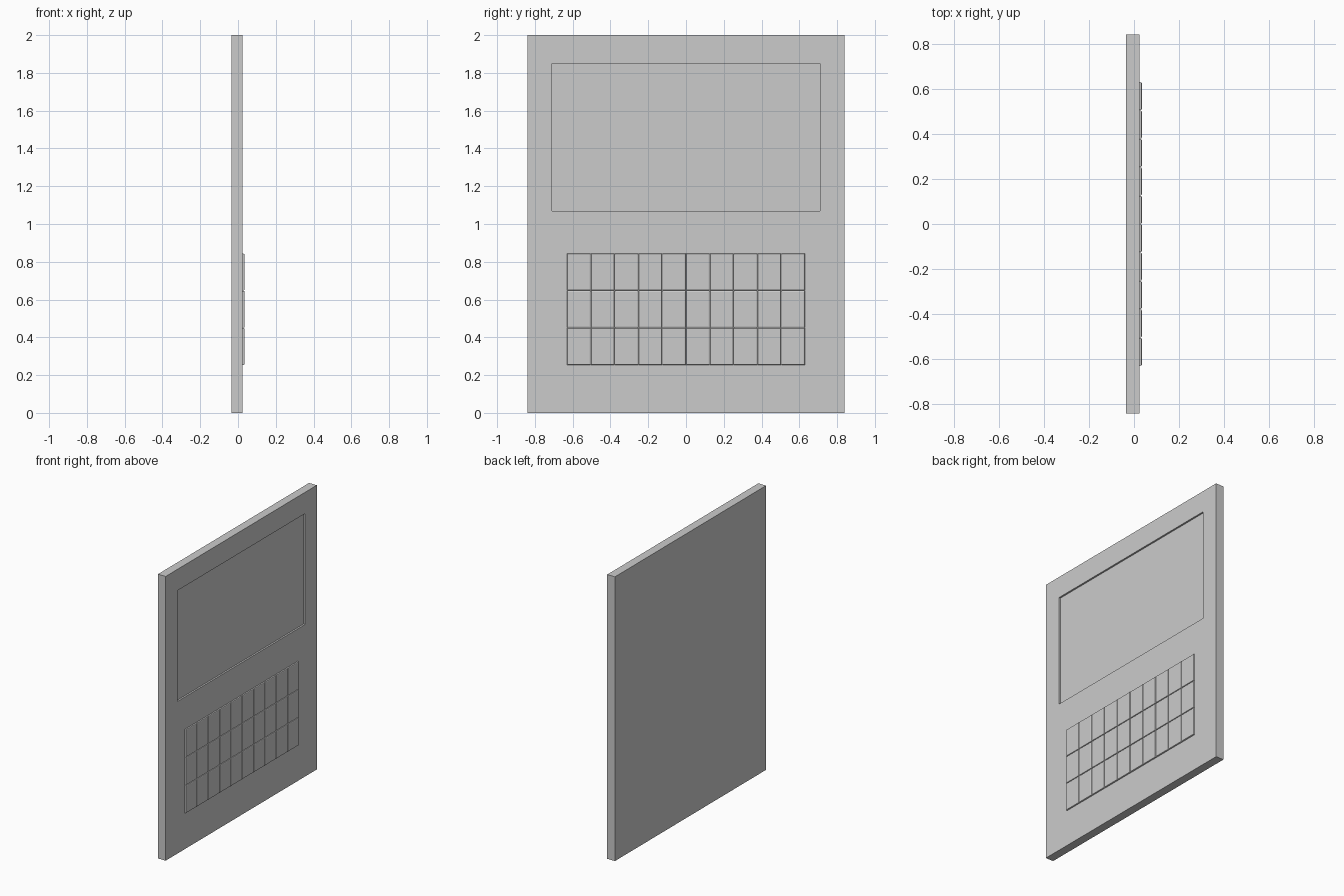
import bpy, bmesh

if "Cube" in bpy.data.objects:
    bpy.data.objects.remove(bpy.data.objects["Cube"])

BACK, FACE, KEY_TOP = -0.035, 0.025, 0.035


def box(name, x0, x1, y0, y1, z0, z1):
    bm = bmesh.new()
    bmesh.ops.create_cube(bm, size=1)
    for v in bm.verts:
        v.co.x = x1 if v.co.x > 0 else x0
        v.co.y = y1 if v.co.y > 0 else y0
        v.co.z = z1 if v.co.z > 0 else z0
    me = bpy.data.meshes.new(name)
    bm.to_mesh(me)
    bm.free()
    ob = bpy.data.objects.new(name, me)
    bpy.context.collection.objects.link(ob)
    return ob


# Flat slab body with a shallow screen recess in the +x face
body = box("body", BACK, FACE, -0.84, 0.84, 0, 2)
bm = bmesh.new()
bm.from_mesh(body.data)
front = max(bm.faces, key=lambda f: f.calc_center_median().x)
bmesh.ops.inset_region(bm, faces=[front], thickness=0.1)
for v in front.verts:
    v.co.y = 0.71 if v.co.y > 0 else -0.71
    v.co.z = 1.85 if v.co.z > 1 else 1.07
screen = bmesh.ops.extrude_discrete_faces(bm, faces=[front])["faces"][0]
for v in screen.verts:
    v.co.x -= 0.012
bmesh.ops.recalc_face_normals(bm, faces=bm.faces)
bm.to_mesh(body.data)
bm.free()

# Keyboard: three rows of ten low keys with chamfered outer edges
COLS, ROWS = 10, 3
PITCH_Y, PITCH_Z, GAP = 0.126, 0.197, 0.002
for r in range(ROWS):
    for c in range(COLS):
        y = -0.63 + c * PITCH_Y
        z = 0.253 + r * PITCH_Z
        key = box(f"key_{r + 1}_{c + 1}", FACE - 0.001, KEY_TOP,
                  y + GAP / 2, y + PITCH_Y - GAP / 2,
                  z + GAP / 2, z + PITCH_Z - GAP / 2)
        bm = bmesh.new()
        bm.from_mesh(key.data)
        top = max(bm.faces, key=lambda f: f.calc_center_median().x)
        bmesh.ops.bevel(bm, geom=list(top.edges), offset=0.006, segments=2,
                        profile=0.5, affect='EDGES')
        bm.to_mesh(key.data)
        bm.free()
